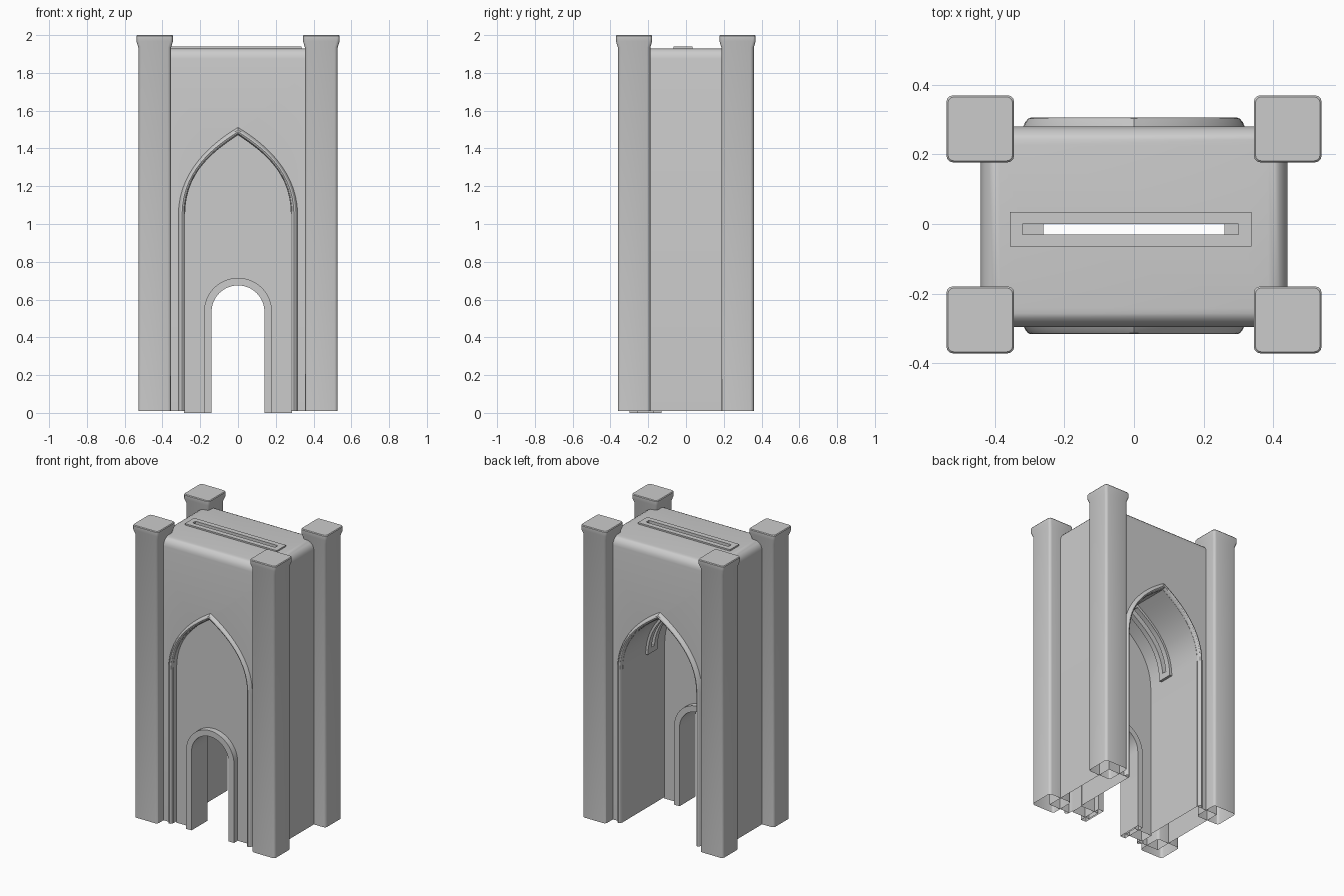
import bpy, bmesh
from math import pi, sin, cos, radians

if "Cube" in bpy.data.objects:
    bpy.data.objects.remove(bpy.data.objects["Cube"])


def finish(name, bm, smooth=True):
    bmesh.ops.recalc_face_normals(bm, faces=bm.faces)
    mesh = bpy.data.meshes.new(name)
    bm.to_mesh(mesh)
    bm.free()
    ob = bpy.data.objects.new(name, mesh)
    bpy.context.collection.objects.link(ob)
    if smooth:
        activate(ob)
        bpy.ops.object.shade_smooth_by_angle(angle=radians(30))
    return ob


def activate(ob):
    bpy.ops.object.select_all(action='DESELECT')
    ob.select_set(True)
    bpy.context.view_layer.objects.active = ob


def pointed_arch(h, z0, n=14):
    """Pointed arch outline, left foot to right foot, half width h."""
    apex = 1.47 + (h - 0.28) * 1.15
    left = [(-h, z0)]
    for i in range(n + 1):
        t = i / n
        s = 1 - t
        x = h * (s**3 + 3*s*s*t + 3*s*t*t * 0.43)
        z = 1.05 * s**3 + 3*s*s*t * 1.28 + 3*s*t*t * (apex - 0.08) + apex * t**3
        if z > z0 + 0.001:
            left.append((-x, z))
    return left + [(-x, z) for x, z in reversed(left[:-1])]


def round_arch(r, z0=0.0, n=24):
    """Round arch outline, left foot to right foot."""
    arc = [(-r * cos(pi * i / n), 0.535 + r * sin(pi * i / n)) for i in range(n + 1)]
    return [(-r, z0)] + arc + [(r, z0)]


def prism(bm, pts, y0, y1):
    front = bm.faces.new([bm.verts.new((x, y0, z)) for x, z in pts])
    ext = bmesh.ops.extrude_face_region(bm, geom=[front], use_keep_orig=True)
    for v in ext['geom']:
        if isinstance(v, bmesh.types.BMVert):
            v.co.y = y1


def box(bm, x0, x1, y0, y1, z0, z1):
    prism(bm, [(x0, z0), (x1, z0), (x1, z1), (x0, z1)], y0, y1)


def open_bottom(bm, z):
    low = [f for f in bm.faces if all(v.co.z < z + 0.002 for v in f.verts)]
    bmesh.ops.delete(bm, geom=low, context='FACES')


# slot cutter
bm = bmesh.new()
box(bm, -0.32, 0.30, -0.03, 0.0, 1.10, 2.1)
slot_cutter = finish("slot_cutter", bm, False)
slot_cutter.hide_render = True
slot_cutter.hide_set(True)


def cut_slot(ob):
    mod = ob.modifiers.new("slot", 'BOOLEAN')
    mod.operation = 'DIFFERENCE'
    mod.solver = 'EXACT'
    mod.object = slot_cutter
    activate(ob)
    bpy.ops.object.modifier_apply(modifier="slot")


# main tower block with vaulted passage
bm = bmesh.new()
B, T = 0.01, 1.93
prism(bm, [(-0.44, B), (-0.44, T), (0.44, T), (0.44, B)]
      + pointed_arch(0.28, B)[::-1], -0.295, 0.28)
top = [e for e in bm.edges if all(v.co.z > 1.92 for v in e.verts)]
bmesh.ops.recalc_face_normals(bm, faces=bm.faces)
bmesh.ops.bevel(bm, geom=top, offset=0.055, segments=5, profile=0.5, affect='EDGES')
tower = finish("tower_block", bm)
cut_slot(tower)
bm = bmesh.new()
bm.from_mesh(tower.data)
open_bottom(bm, B)
bm.to_mesh(tower.data)
bm.free()

# slot frame on the roof and matching band under the vault
bm = bmesh.new()
box(bm, -0.355, 0.337, -0.065, 0.035, 1.90, 1.94)
cut_slot(finish("roof_slot_frame", bm))
bm = bmesh.new()
prism(bm, pointed_arch(0.285, 1.06) + pointed_arch(0.262, 1.06)[::-1], -0.065, 0.035)
cut_slot(finish("vault_slot_frame", bm))

# front wall panel with doorway
bm = bmesh.new()
prism(bm, pointed_arch(0.285, 0) + round_arch(0.15)[::-1], -0.26, -0.17)
open_bottom(bm, 0)
finish("door_wall", bm)

# doorway surround
bm = bmesh.new()
prism(bm, round_arch(0.18) + round_arch(0.14)[::-1], -0.30, -0.13)
open_bottom(bm, 0)
finish("door_surround", bm)

# rounded mouldings around the front and back pointed arches
section = [(0.28, -0.03), (0.282, 0.007), (0.288, 0.017), (0.296, 0.021),
           (0.304, 0.018), (0.312, 0.008), (0.318, -0.005)]
for name, y, s in (("front_arch_moulding", -0.295, -1), ("back_arch_moulding", 0.284, 1)):
    bm = bmesh.new()
    rows = [[bm.verts.new((x, y + s * d, z)) for x, z in pointed_arch(h, B, 14)]
            for h, d in section]
    rows.append(rows[0])
    for a, b in zip(rows[:-2], rows[1:-1]):
        for i in range(len(a) - 1):
            bm.faces.new((a[i], a[i + 1], b[i + 1], b[i]))
    bmesh.ops.recalc_face_normals(bm, faces=bm.faces)
    bm.faces.ensure_lookup_table()
    ob = finish(name, bm)
    mid = ob.data.polygons[len(ob.data.polygons) // 2]
    outward = max(ob.data.polygons, key=lambda p: abs(p.normal.y))
    if outward.normal.y * s < 0:
        ob.data.flip_normals()


# corner turrets with flared caps
def ring(bm, cx, cy, hx, hy, z, c=0.018):
    pts = []
    for q, (sx, sy) in enumerate(((1, 1), (-1, 1), (-1, -1), (1, -1))):
        for k in range(4):
            a = q * pi / 2 + k * pi / 6
            pts.append(bm.verts.new((cx + sx * (hx - c) + c * cos(a),
                                     cy + sy * (hy - c) + c * sin(a), z)))
    return pts


for side, sx in (("left", -1), ("right", 1)):
    for end, cy in (("front", -0.275), ("back", 0.273)):
        cx = sx * 0.441
        bm = bmesh.new()
        rings = [ring(bm, cx, cy, hx, hy, z) for hx, hy, z in (
            (0.087, 0.086, B), (0.087, 0.086, 1.935),
            (0.097, 0.096, 1.968), (0.097, 0.096, 1.995), (0.093, 0.092, 2.0))]
        for a, b in zip(rings, rings[1:]):
            for i in range(len(a)):
                j = (i + 1) % len(a)
                bm.faces.new((a[i], a[j], b[j], b[i]))
        bm.faces.new(rings[-1])
        finish(f"{end}_{side}_turret", bm)
